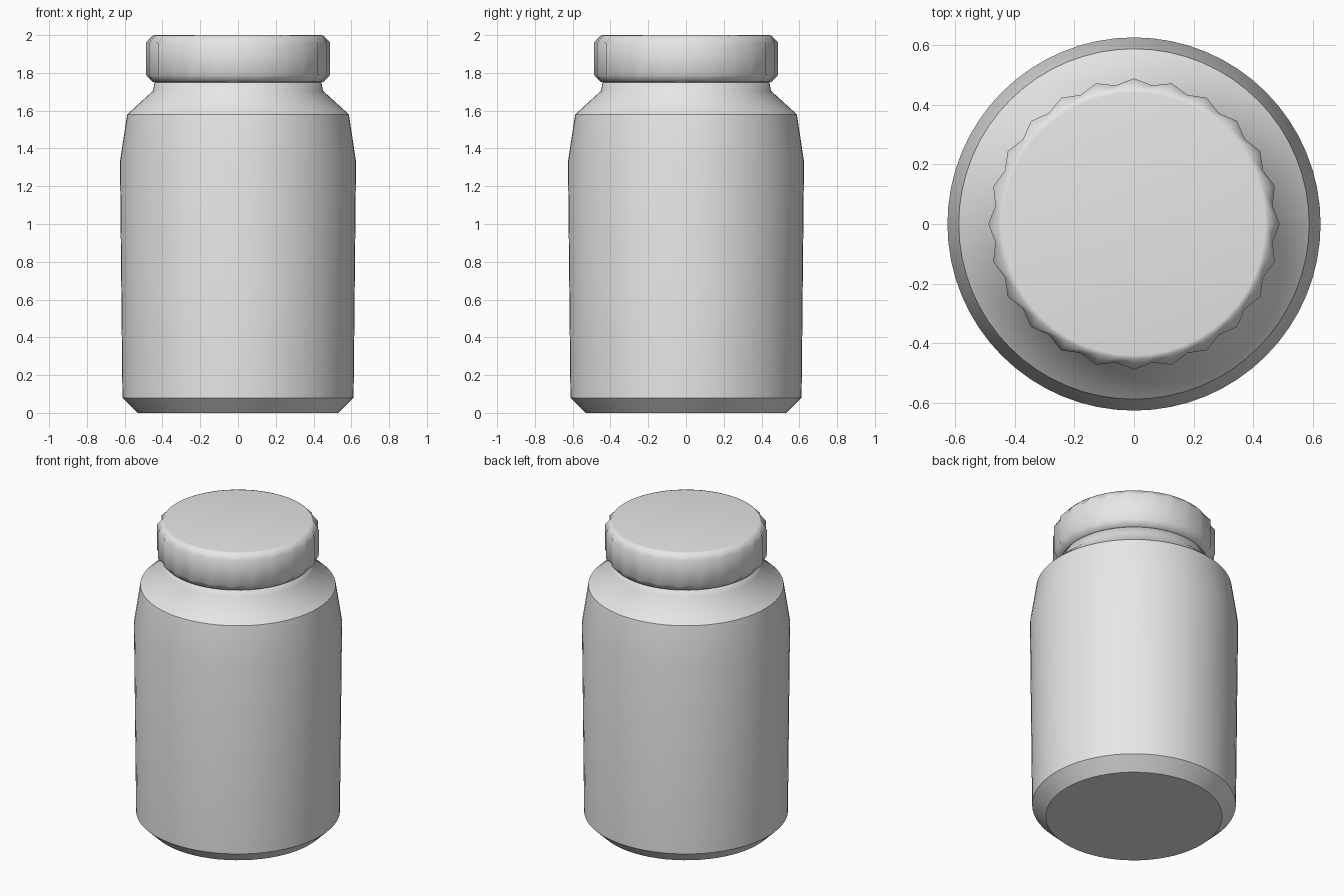
import bpy
import bmesh
from math import cos, sin, tau

cube = bpy.data.objects.get("Cube")
if cube:
    bpy.data.objects.remove(cube, do_unlink=True)

grey = bpy.data.materials.new("light grey plastic")
grey.use_nodes = True
colour = (0.8, 0.8, 0.8, 1)
grey.diffuse_color = colour
grey.node_tree.nodes["Principled BSDF"].inputs["Base Color"].default_value = colour


def lathe(name, rings, segments, sharp_heights=()):
    """Closed turned part; each ring is (radius, height, flute depth)."""
    bm = bmesh.new()
    loops = []
    for radius, z, flute in rings:
        loop = []
        for i in range(segments):
            a = tau * i / segments
            r = radius - flute * (i % 2)  # every second point is a valley
            loop.append(bm.verts.new((r * cos(a), r * sin(a), z)))
        loops.append(loop)
    for low, high in zip(loops, loops[1:]):
        for i in range(segments):
            j = (i + 1) % segments
            bm.faces.new((low[i], low[j], high[j], high[i]))
    bm.faces.new(loops[0][::-1])
    bm.faces.new(loops[-1])
    for face in bm.faces:
        face.smooth = True
    for edge in bm.edges:
        z0, z1 = (v.co.z for v in edge.verts)
        if abs(z0 - z1) < 1e-5 and any(abs(z0 - h) < 1e-4 for h in sharp_heights):
            edge.smooth = False
    mesh = bpy.data.meshes.new(name)
    bm.to_mesh(mesh)
    bm.free()
    mesh.materials.append(grey)
    obj = bpy.data.objects.new(name, mesh)
    bpy.context.collection.objects.link(obj)
    return obj


# Jar body: chamfered base, slightly flared wall, shoulder and neck
lathe("jar_body", [
    (0.53, 0, 0), (0.612, 0.08, 0), (0.625, 1.33, 0),
    (0.587, 1.58, 0), (0.45, 1.705, 0), (0.438, 1.77, 0),
], 64, sharp_heights=(0, 0.08, 1.58))

# Screw cap: fluted grip between rounded edges, flat top
lathe("screw_cap", [
    (0.44, 1.75, 0), (0.452, 1.752, 0), (0.488, 1.79, 0.02),
    (0.488, 1.96, 0.02), (0.452, 1.998, 0), (0.44, 2, 0),
], 48)
